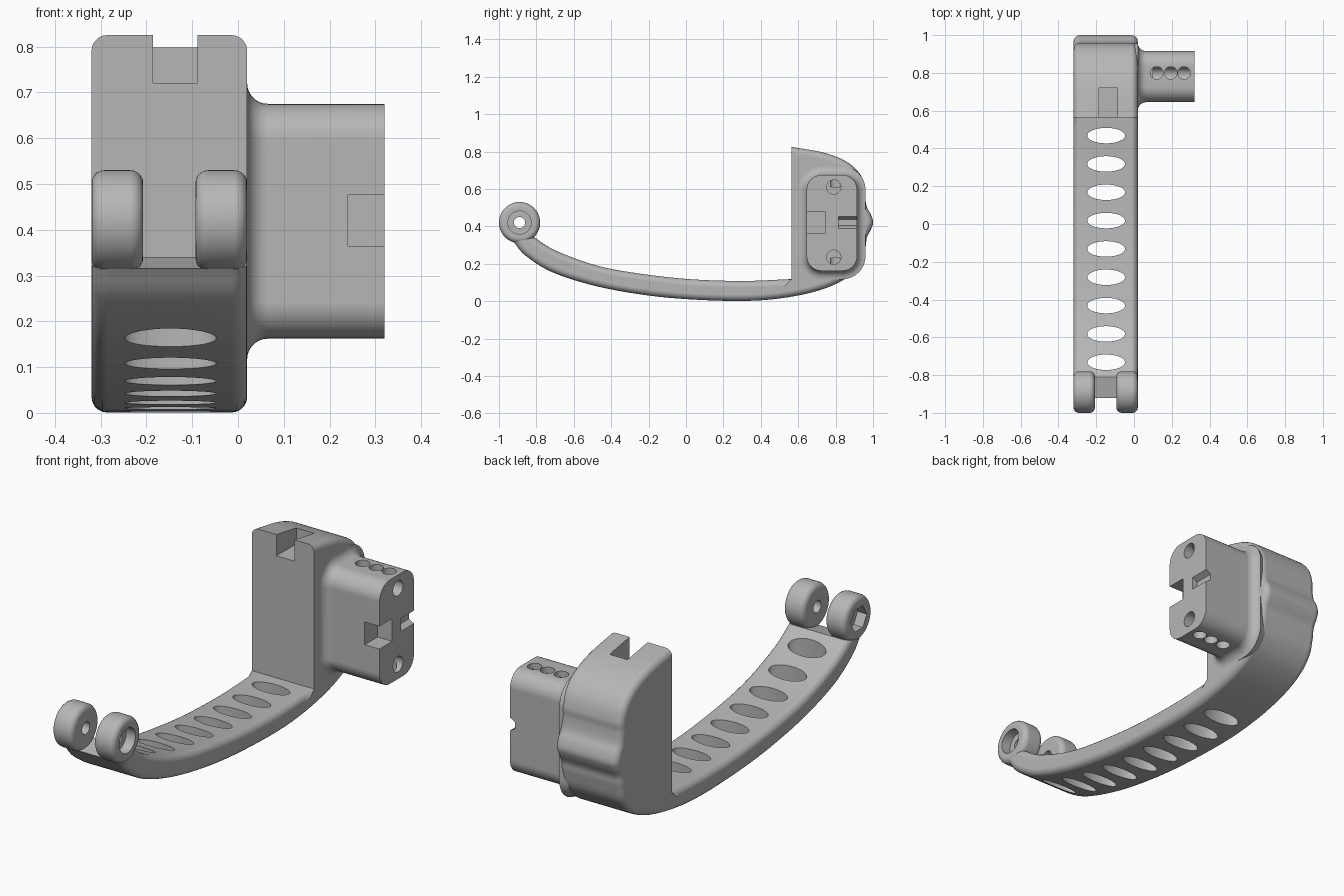
import bpy, bmesh, math
from mathutils import Matrix, Vector

if "Cube" in bpy.data.objects:
    bpy.data.objects.remove(bpy.data.objects["Cube"])

grey = bpy.data.materials.new("matte grey")
grey.use_nodes = True
grey.diffuse_color = (0.47, 0.47, 0.47, 1)
grey.node_tree.nodes["Principled BSDF"].inputs["Base Color"].default_value = grey.diffuse_color

LEFT, RIGHT, MID = 0.02, -0.32, -0.1475
TURN = {"x": Matrix.Rotation(math.pi / 2, 4, "Y"),
        "y": Matrix.Rotation(math.pi / 2, 4, "X"),
        "z": Matrix.Identity(4)}


def make_object(name, bm):
    bmesh.ops.recalc_face_normals(bm, faces=bm.faces)
    mesh = bpy.data.meshes.new(name)
    bm.to_mesh(mesh)
    bm.free()
    mesh.materials.append(grey)
    obj = bpy.data.objects.new(name, mesh)
    bpy.context.collection.objects.link(obj)
    return obj


def add_rod(bm, axis, centre, radius, length, sides=40, stretch=(1, 1, 1)):
    m = Matrix.Translation(centre) @ TURN[axis] @ Matrix.Diagonal((*stretch, 1))
    return bmesh.ops.create_cone(bm, cap_ends=True, segments=sides, radius1=radius,
                                 radius2=radius, depth=length, matrix=m)["verts"]


def add_box(bm, low, high):
    low, high = Vector(low), Vector(high)
    m = Matrix.Translation((low + high) / 2) @ Matrix.Diagonal((*(high - low), 1))
    bmesh.ops.create_cube(bm, size=1, matrix=m)


def finish(obj, cutters):
    """Cut the part with each cutter, then smooth its curved faces."""
    bpy.context.view_layer.objects.active = obj
    for other in bpy.context.selected_objects:
        other.select_set(False)
    obj.select_set(True)
    for bm in cutters:
        tool = make_object("cutter", bm)
        tool.hide_render = True
        mod = obj.modifiers.new("cut", "BOOLEAN")
        mod.operation, mod.solver, mod.object = "DIFFERENCE", "EXACT", tool
        bpy.ops.object.modifier_apply(modifier=mod.name)
        bpy.data.objects.remove(tool)
    bpy.ops.object.shade_smooth_by_angle(angle=math.radians(32))
    mod = obj.modifiers.new("flat sides", "WEIGHTED_NORMAL")
    mod.keep_sharp = True


def spline(points, steps=7):
    """Smooth curve through the points."""
    p = [Vector(q) for q in points]
    p = [2 * p[0] - p[1]] + p + [2 * p[-1] - p[-2]]
    out = []
    for a, b, c, d in zip(p, p[1:], p[2:], p[3:]):
        for i in range(steps):
            t = i / steps
            out.append(0.5 * (2 * b + (c - a) * t + (2 * a - 5 * b + 4 * c - d) * t * t
                              + (3 * b - a - 3 * c + d) * t ** 3))
    return out + [p[-2]]


# Curved arm and upright block, one side profile (y, z) pulled across x
outer = spline([(-0.92, 0.315), (-0.86, 0.245), (-0.72, 0.157), (-0.5, 0.085), (-0.25, 0.037),
                (0, 0.011), (0.3, 0.001), (0.52, 0.017), (0.72, 0.06), (0.86, 0.125),
                (0.935, 0.205), (0.96, 0.29), (0.967, 0.34), (0.99, 0.385), (1, 0.42),
                (0.99, 0.46), (0.967, 0.505), (0.958, 0.56), (0.957, 0.61), (0.93, 0.68),
                (0.86, 0.745), (0.74, 0.793), (0.565, 0.825)])
inner = spline([(0.565, 0.118), (0.3, 0.108), (0, 0.119), (-0.3, 0.155), (-0.5, 0.197),
                (-0.7, 0.272), (-0.81, 0.34)])
bm = bmesh.new()
face = bm.faces.new([bm.verts.new((RIGHT, y, z)) for y, z in outer + inner])
grown = bmesh.ops.extrude_face_region(bm, geom=[face], use_keep_orig=True)["geom"]
bmesh.ops.translate(bm, vec=(LEFT - RIGHT, 0, 0),
                    verts=[v for v in grown if isinstance(v, bmesh.types.BMVert)])
bmesh.ops.recalc_face_normals(bm, faces=bm.faces)


def is_soft(edge):
    a, b = (v.co for v in edge.verts)
    wall = abs(a.y - 0.565) < 0.001 and abs(b.y - 0.565) < 0.001
    tip = a.y < -0.8 and b.y < -0.8 and abs(a.y - b.y) > 0.09
    return abs(a.x - b.x) < 0.001 and not wall and not tip


bmesh.ops.bevel(bm, geom=[e for e in bm.edges if is_soft(e)], offset=0.034,
                segments=5, profile=0.5, affect="EDGES", clamp_overlap=False)
body = make_object("arm_and_block", bm)

slots = bmesh.new()
for i in range(9):
    add_rod(slots, "z", (MID, 0.468 - 0.15 * i, 0.2), 0.1, 0.6, 48, (1, 0.41, 1))
notch = bmesh.new()
add_box(notch, (-0.186, 0.5, 0.72), (-0.088, 0.72, 0.95))
finish(body, [slots, notch])

# Pair of hinge rings, one with a round recess and one with a six-sided recess
for name, x, side, sides in (("left_hinge_ring", LEFT, 1, 40), ("right_hinge_ring", RIGHT, -1, 6)):
    width = 0.113
    centre = (x - side * width / 2, -0.89, 0.42)
    bm = bmesh.new()
    add_rod(bm, "x", centre, 0.11, width, 64)
    rims = [e for e in bm.edges if abs(e.verts[0].co.x - e.verts[1].co.x) < 0.001]
    bmesh.ops.bevel(bm, geom=rims, offset=0.028, segments=5, profile=0.5, affect="EDGES")
    ring = make_object(name, bm)
    bore, recess = bmesh.new(), bmesh.new()
    add_rod(bore, "x", centre, 0.03, 0.3)
    add_rod(recess, "x", (x, -0.89, 0.42), 0.062, 0.1, sides)
    finish(ring, [bore, recess])


# Side grip with rounded corners, flaring where it meets the block
def rounded_rect(grow, steps=8):
    radius = 0.08 + grow
    corners = ((0.835, 0.595), (0.725, 0.595), (0.725, 0.242), (0.835, 0.242))
    for k, (y, z) in enumerate(corners):
        for i in range(steps + 1):
            a = math.pi / 2 * (k + i / steps)
            yield y + radius * math.cos(a), z + radius * math.sin(a)


FLARE = 0.045
stations = [(-0.02, 0.03)]
for i in range(8):
    a = math.pi / 2 * i / 7
    stations.append((LEFT + FLARE * math.sin(a), FLARE * (1 - math.sin(math.pi / 2 - a)) * -1 + FLARE))
stations = [(-0.02, 0.03)] + [(LEFT + FLARE * (1 - math.cos(a)), FLARE * (1 - math.sin(a)))
                              for a in (math.pi / 2 * i / 7 for i in range(8))] + [(0.32, 0)]
bm = bmesh.new()
rings = [[bm.verts.new((x, y, z)) for y, z in rounded_rect(grow)] for x, grow in stations]
for r, s in zip(rings, rings[1:]):
    for i in range(len(r)):
        bm.faces.new((r[i - 1], r[i], s[i], s[i - 1]))
bm.faces.new(rings[0])
bm.faces.new(rings[-1])
grip = make_object("side_grip", bm)

cuts = [bmesh.new()]
add_box(cuts[0], (0.24, 0.6, 0.365), (0.4, 0.745, 0.477))
groove = bmesh.new()
add_rod(groove, "y", (0.32, 0.915, 0.42), 0.032, 0.2, 6)
for v in groove.verts:
    v.co = Vector((0.32, v.co.y, 0.42)) + Matrix.Rotation(math.pi / 6, 3, "Y") @ Vector(
        (v.co.x - 0.32, 0, v.co.z - 0.42)) if min(abs(w.co.x - 0.32) for w in groove.verts) > 0.01 else v.co
cuts.append(groove)
for z, middle in ((0.61, 0.66), (0.235, 0.18)):
    hole = bmesh.new()
    add_rod(hole, "x", (0.32, 0.79, z), 0.038, 0.44)
    cuts.append(hole)
    for x in (0.12, 0.195, 0.265):
        pin = bmesh.new()
        add_rod(pin, "z", (x, 0.8, middle), 0.033, 0.1)
        cuts.append(pin)
finish(grip, cuts)
